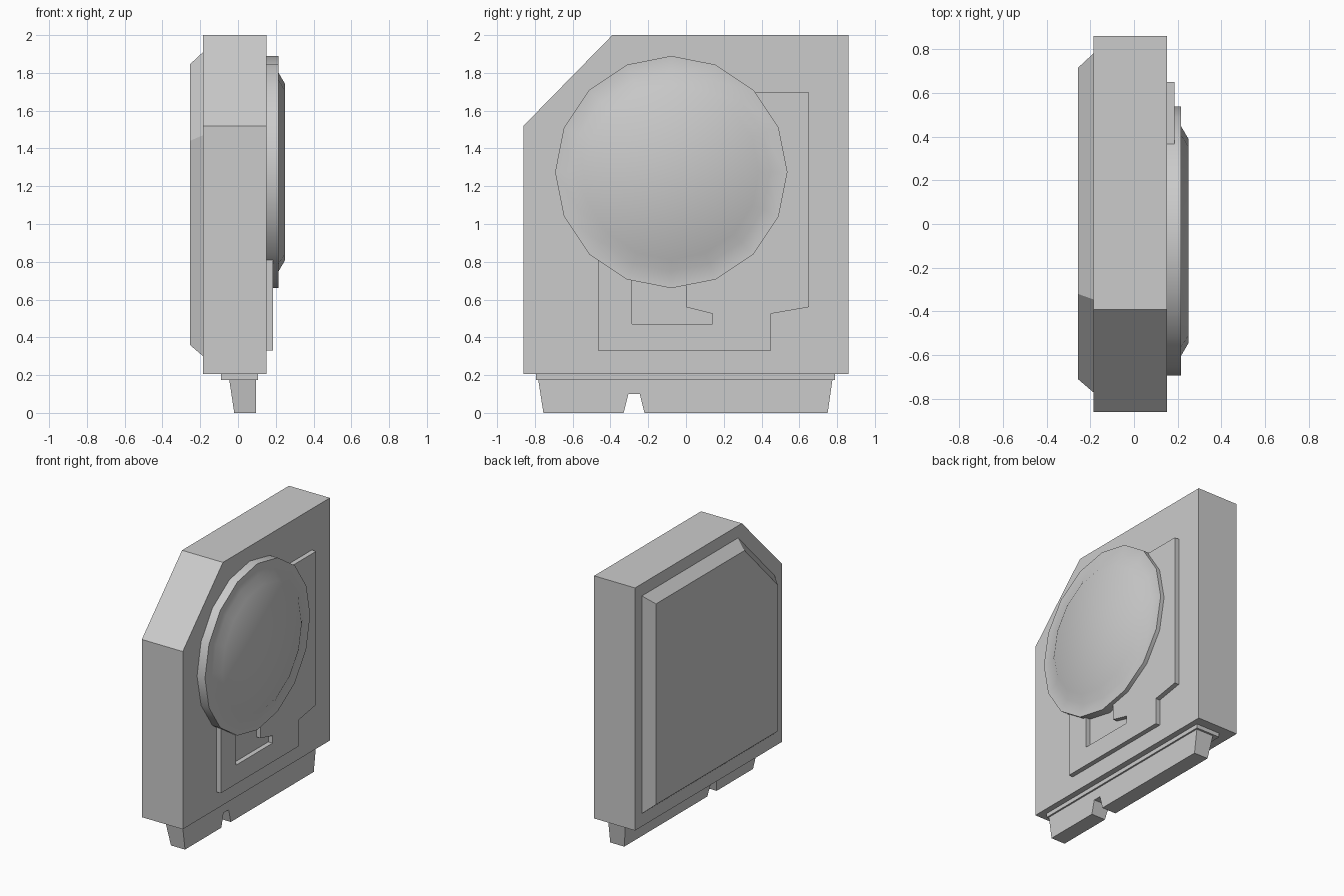
import bpy, bmesh
from math import sin, cos, tau, radians

if "Cube" in bpy.data.objects:
    bpy.data.objects.remove(bpy.data.objects["Cube"])


def loft(name, sections, smooth=None):
    """Solid through matching closed rings of 3D points, capped at both ends."""
    bm = bmesh.new()
    rings = [[bm.verts.new(p) for p in s] for s in sections]
    n = len(rings[0])
    for a, b in zip(rings, rings[1:]):
        for i in range(n):
            j = (i + 1) % n
            bm.faces.new((a[i], a[j], b[j], b[i]))
    bm.faces.new(rings[0])
    bm.faces.new(rings[-1])
    bmesh.ops.recalc_face_normals(bm, faces=bm.faces)
    mesh = bpy.data.meshes.new(name)
    bm.to_mesh(mesh)
    bm.free()
    obj = bpy.data.objects.new(name, mesh)
    bpy.context.collection.objects.link(obj)
    if smooth:
        bpy.ops.object.select_all(action='DESELECT')
        bpy.context.view_layer.objects.active = obj
        obj.select_set(True)
        bpy.ops.object.shade_smooth_by_angle(angle=radians(smooth))
    return obj


def at_x(profile, x):
    return [(x, y, z) for y, z in profile]


def circle(r, n=16, cy=-0.078, cz=1.275):
    return [(cy + r * cos(tau * i / n), cz + r * sin(tau * i / n)) for i in range(n)]


# Main slab with one clipped corner
body = [(-0.86, 0.205), (0.86, 0.205), (0.86, 2), (-0.39, 2), (-0.86, 1.52)]
loft("body", [at_x(body, -0.185), at_x(body, 0.15)])

# Raised back panel with sloped border
panel_base = [(-0.77, 0.30), (0.78, 0.30), (0.78, 1.91), (-0.345, 1.91), (-0.77, 1.47)]
panel_face = [(-0.71, 0.36), (0.715, 0.36), (0.715, 1.845), (-0.32, 1.845), (-0.71, 1.44)]
loft("back_panel", [at_x(panel_base, -0.185), at_x(panel_face, -0.255)])

# Round dial with a shallow tapered cap
loft("dial", [at_x(circle(r), x) for r, x in
              [(0.615, 0.15), (0.615, 0.215), (0.525, 0.215), (0.465, 0.25)]], smooth=40)

# Raised trim plate partly hidden by the dial
trim = [(-0.465, 0.33), (0.45, 0.33), (0.45, 0.525), (0.65, 0.56), (0.65, 1.695),
        (0.33, 1.695), (0.3, 0.9), (0.0, 0.75), (0.0, 0.56), (0.14, 0.525),
        (0.14, 0.47), (-0.285, 0.47), (-0.285, 0.75), (-0.465, 0.82)]
loft("trim_plate", [at_x(trim, 0.15), at_x(trim, 0.185)])

# Thin ledge under the body
ledge = [(-0.795, 0.175), (0.79, 0.175), (0.79, 0.205), (-0.795, 0.205)]
loft("connector_ledge", [at_x(ledge, -0.09), at_x(ledge, 0.107)])

# Notched, tapered edge connector
tab = [(-0.755, 0), (-0.33, 0), (-0.305, 0.1), (-0.245, 0.1), (-0.22, 0),
       (0.75, 0), (0.775, 0.175), (-0.782, 0.175)]
tab_back = [(-0.02 - 0.15 * z, y, z) for y, z in tab]
loft("connector_tab", [tab_back, at_x(tab, 0.095)])
